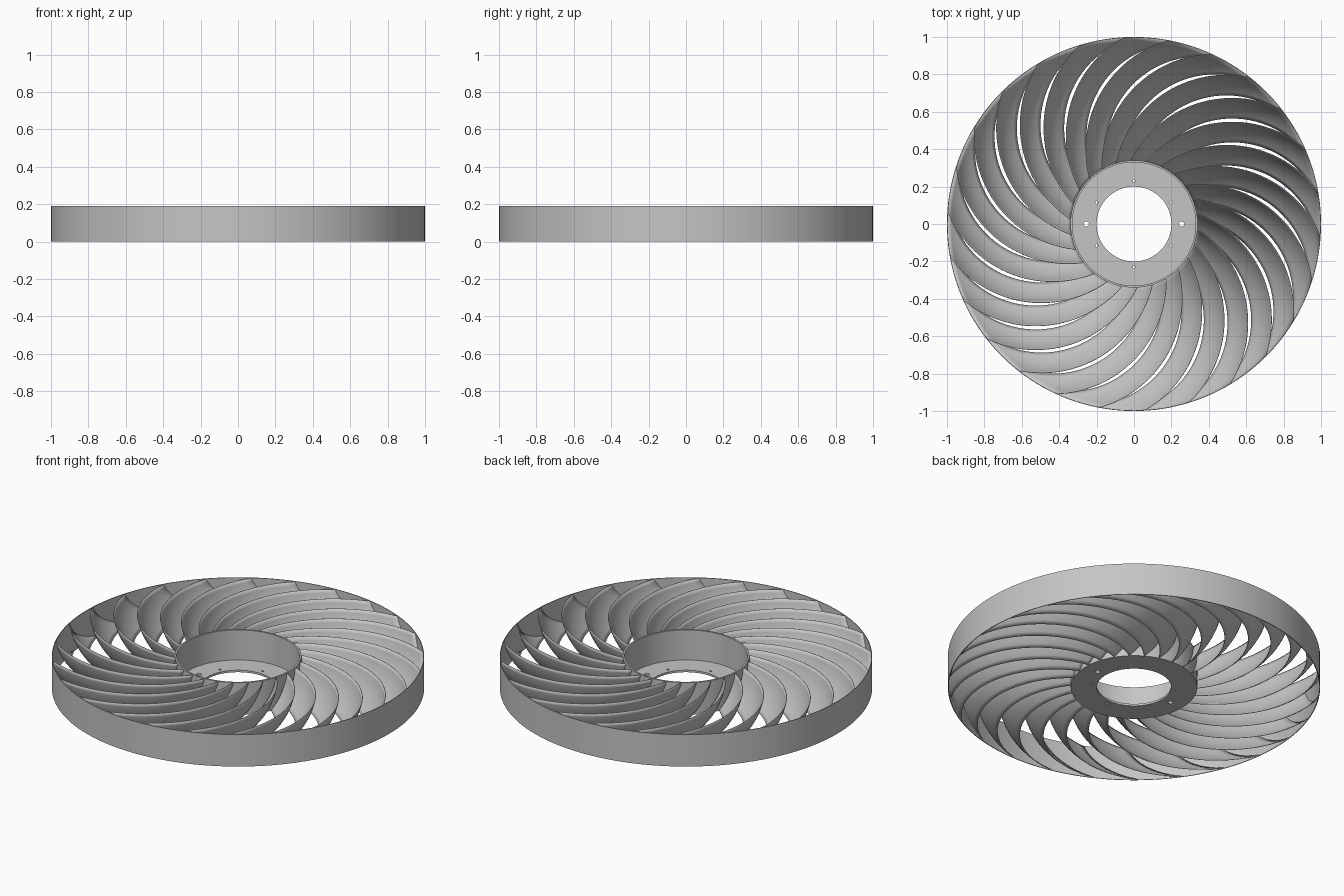
import bpy, bmesh
from math import cos, sin, acos, pi, radians

cube = bpy.data.objects.get("Cube")
if cube:
    bpy.data.objects.remove(cube)

HEIGHT = 0.19
HUB_R, RIM_R = 0.34, 1.0
BLADES = 26

grey = bpy.data.materials.new("plain grey")
grey.use_nodes = True
grey.diffuse_color = (0.56, 0.56, 0.56, 1)
grey.node_tree.nodes["Principled BSDF"].inputs["Base Color"].default_value = grey.diffuse_color


def finish(name, mesh):
    """Link a mesh as a smooth-shaded object with sharp corners."""
    obj = bpy.data.objects.new(name, mesh)
    bpy.context.collection.objects.link(obj)
    mesh.materials.clear()
    mesh.materials.append(grey)
    bpy.ops.object.select_all(action='DESELECT')
    obj.select_set(True)
    bpy.context.view_layer.objects.active = obj
    bpy.ops.object.shade_smooth_by_angle(angle=radians(35))
    return obj


def pierced_disc(name, circles, z0, z1):
    """Extruded disc; circles are (x, y, radius, sides), the first is the outline."""
    curve = bpy.data.curves.new(name, 'CURVE')
    curve.dimensions = '2D'
    curve.fill_mode = 'BOTH'
    curve.extrude = (z1 - z0) / 2
    for x, y, r, sides in circles:
        spline = curve.splines.new('POLY')
        spline.points.add(sides - 1)
        spline.use_cyclic_u = True
        for i, p in enumerate(spline.points):
            a = 2 * pi * i / sides
            p.co = (x + r * cos(a), y + r * sin(a), 0, 1)
    temp = bpy.data.objects.new(name + " outline", curve)
    bpy.context.collection.objects.link(temp)
    bpy.context.view_layer.update()
    depsgraph = bpy.context.evaluated_depsgraph_get()
    mesh = bpy.data.meshes.new_from_object(temp.evaluated_get(depsgraph))
    bpy.data.objects.remove(temp)
    bm = bmesh.new()
    bm.from_mesh(mesh)
    bmesh.ops.remove_doubles(bm, verts=bm.verts, dist=1e-5)
    bmesh.ops.translate(bm, verts=bm.verts, vec=(0, 0, (z0 + z1) / 2))
    bmesh.ops.recalc_face_normals(bm, faces=bm.faces)
    bm.to_mesh(mesh)
    bm.free()
    return finish(name, mesh)


# Outer rim and hub wall
pierced_disc("outer_rim", [(0, 0, RIM_R, 160), (0, 0, RIM_R - 0.004, 160)], 0, HEIGHT)
pierced_disc("hub_wall", [(0, 0, HUB_R, 96), (0, 0, HUB_R - 0.01, 96)], 0, HEIGHT)

# Hub floor with centre opening, six bolt holes and two larger holes
holes = [(0, 0, HUB_R - 0.01, 96), (0, 0, 0.2, 96)]
for i in range(6):
    a = pi / 6 + i * pi / 3
    holes.append((0.23 * cos(a), 0.23 * sin(a), 0.007, 12))
holes += [(side * 0.255, 0, 0.014, 16) for side in (-1, 1)]
pierced_disc("hub_floor", holes, 0, 0.012)

# Swept blades: a dished section carried along a circular arc from hub to rim
ARC_CENTRE, ARC_RADIUS, WIDTH, DISH = 0.529, 0.554, 0.108, 0.018
LENGTH_STEPS, SECTION_STEPS = 32, 10
PHASE = radians(-34.5)

bm = bmesh.new()
for b in range(BLADES):
    turn = PHASE + 2 * pi * b / BLADES
    rows = []
    for j in range(SECTION_STEPS + 1):
        t = j / SECTION_STEPS
        sag = DISH * 4 * t * (1 - t)
        rho = ARC_RADIUS + WIDTH * (t - 0.5) + sag * 0.86
        z = 0.002 + (HEIGHT - 0.004) * t - sag * 0.5
        row = []
        for i in range(LENGTH_STEPS + 1):
            r = HUB_R - 0.005 + (RIM_R - HUB_R + 0.003) * i / LENGTH_STEPS
            a = turn + acos((r * r + ARC_CENTRE ** 2 - rho * rho) / (2 * r * ARC_CENTRE))
            row.append(bm.verts.new((r * cos(a), r * sin(a), z)))
        rows.append(row)
    for low, high in zip(rows, rows[1:]):
        for i in range(LENGTH_STEPS):
            bm.faces.new((low[i], high[i], high[i + 1], low[i + 1]))
mesh = bpy.data.meshes.new("blades")
bm.to_mesh(mesh)
bm.free()
blades = finish("blades", mesh)
solid = blades.modifiers.new("thickness", 'SOLIDIFY')
solid.thickness = 0.003
solid.offset = 0
